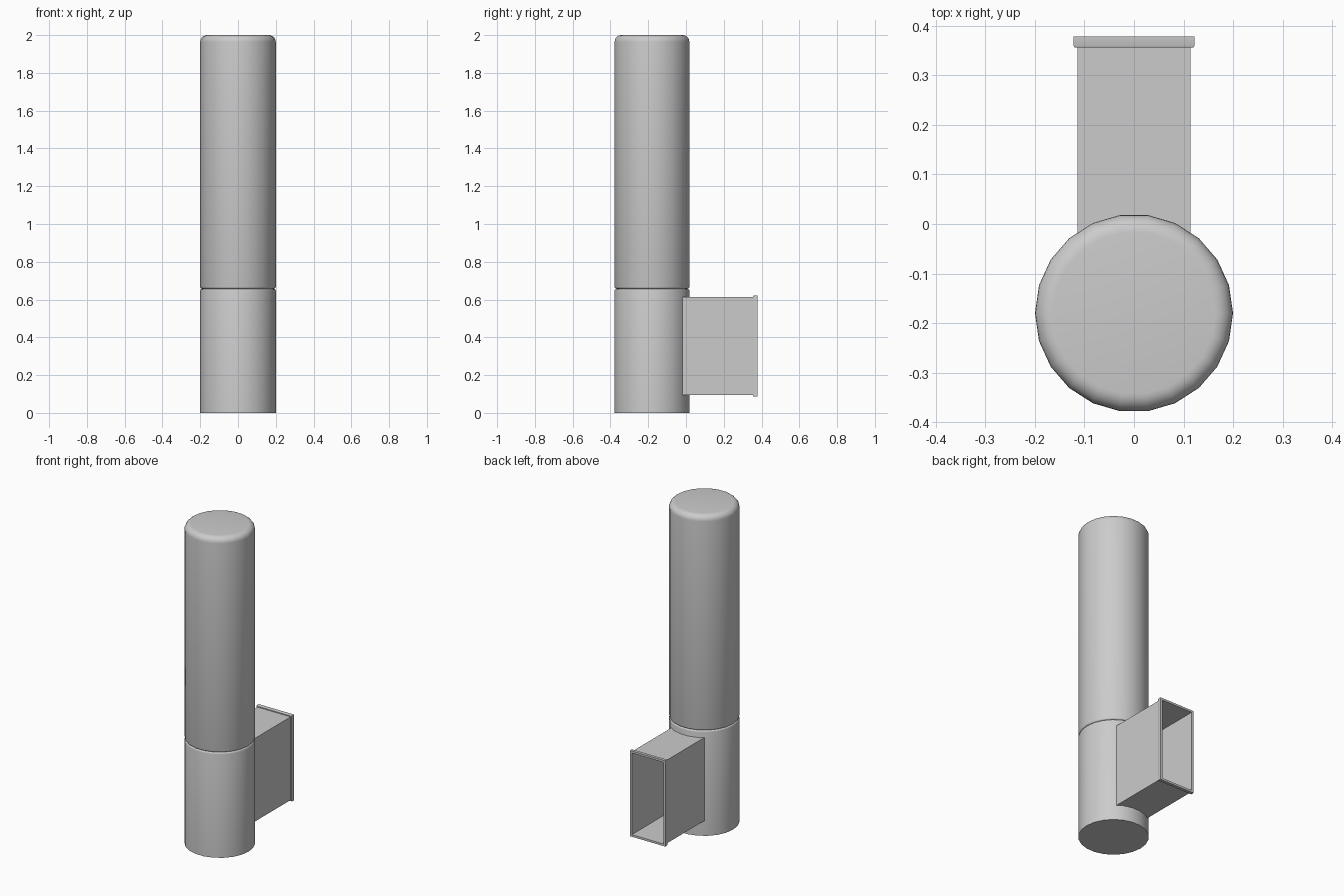
import bpy
import bmesh
from math import cos, sin, pi, radians

cube = bpy.data.objects.get("Cube")
if cube:
    bpy.data.objects.remove(cube)

grey = bpy.data.materials.new("light grey metal")
grey.use_nodes = True
colour = (0.6, 0.6, 0.6, 1)
grey.diffuse_color = colour
grey.node_tree.nodes["Principled BSDF"].inputs["Base Color"].default_value = colour

SIDES, RADIUS, AXIS_Y = 22, 0.2, -0.18
SEAM_Z, TOP_Z = 0.657, 2.0


def loft(name, rings, caps=False, closed=False):
    """Skin a list of point rings into one object."""
    bm = bmesh.new()
    loops = [[bm.verts.new(p) for p in ring] for ring in rings]
    pairs = list(zip(loops, loops[1:]))
    if closed:
        pairs.append((loops[-1], loops[0]))
    for a, b in pairs:
        for i in range(len(a)):
            j = (i + 1) % len(a)
            bm.faces.new((a[i], a[j], b[j], b[i]))
    if caps:
        bm.faces.new(loops[0])
        bm.faces.new(loops[-1])
    bmesh.ops.recalc_face_normals(bm, faces=bm.faces)
    mesh = bpy.data.meshes.new(name)
    bm.to_mesh(mesh)
    bm.free()
    mesh.materials.append(grey)
    obj = bpy.data.objects.new(name, mesh)
    bpy.context.collection.objects.link(obj)
    bpy.ops.object.select_all(action="DESELECT")
    obj.select_set(True)
    bpy.context.view_layer.objects.active = obj
    bpy.ops.object.shade_smooth_by_angle(angle=radians(32))
    return obj


def round_ring(r, z):
    return [(r * cos(2 * pi * i / SIDES), AXIS_Y + r * sin(2 * pi * i / SIDES), z)
            for i in range(SIDES)]


def rounded_edge(size, z, up, steps):
    """Quarter-round profile ending (up) or starting (down) at height z."""
    pts = []
    for i in range(steps + 1):
        a = pi / 2 * i / steps
        pts.append((RADIUS - size * (1 - cos(a)), z - up * size * (1 - sin(a))))
    return pts if up > 0 else pts[::-1]


# Lower and upper cylinders, meeting in a rounded groove
lower = [(RADIUS, 0)] + rounded_edge(0.01, SEAM_Z, 1, 3)
upper = rounded_edge(0.01, SEAM_Z, -1, 3) + rounded_edge(0.036, TOP_Z, 1, 6)
loft("lower_body", [round_ring(r, z) for r, z in lower], caps=True)
loft("upper_body", [round_ring(r, z) for r, z in upper], caps=True)


# Hollow rectangular duct with a flanged open end
def rect_ring(offset, y):
    w, h, mid = 0.114 + offset, 0.26 + offset, 0.354
    return [(sx * w, y, mid + sz * h) for sx, sz in ((-1, -1), (1, -1), (1, 1), (-1, 1))]


END_Y, FLANGE_Y, START_Y = 0.379, 0.356, -0.03
duct = [(-0.005, START_Y), (0, START_Y), (0, FLANGE_Y), (0.006, FLANGE_Y),
        (0.008, FLANGE_Y + 0.004), (0.008, END_Y), (-0.005, END_Y)]
loft("duct_with_flange", [rect_ring(o, y) for o, y in duct], closed=True)
